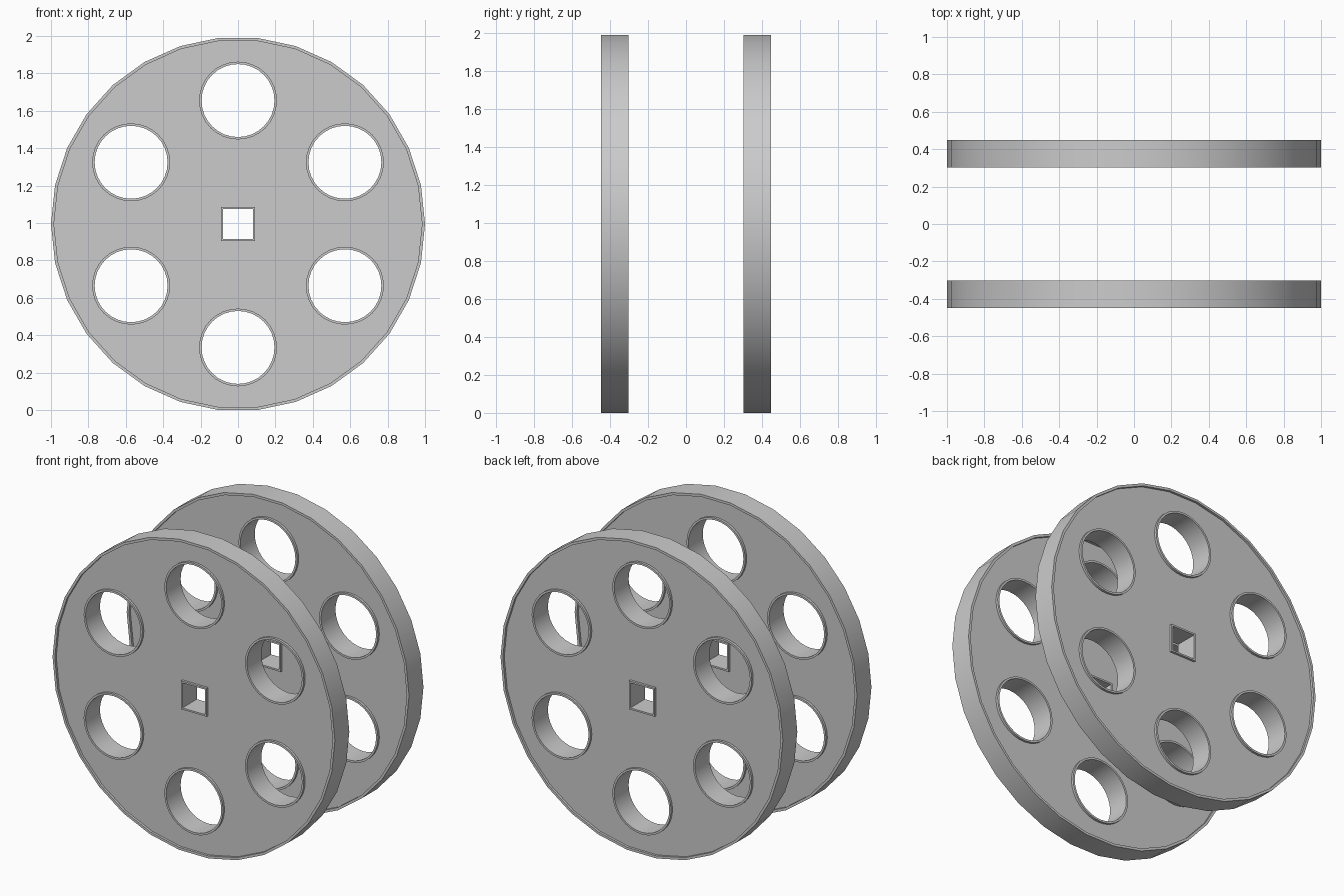
import bpy, bmesh
from math import sin, cos, pi, sqrt

if "Cube" in bpy.data.objects:
    bpy.data.objects.remove(bpy.data.objects["Cube"])

CZ = cos(pi / 15 / 2)          # centre height of a 30-sided disc resting on z = 0
Y_IN, Y_OUT = 0.302, 0.448     # inner and outer face of a disc
RECESS = 0.015                 # depth of the sunken faces between the lips

# contours: centre x, centre z, wall radius, lip radius, sides, start angle
contours = [(0, 0, 1.0, 0.984, 30, 0),
            (0, 0, 0.08 * sqrt(2), 0.091 * sqrt(2), 4, pi / 4)]
for i in range(6):
    a = pi / 2 + i * pi / 3
    contours.append((0.66 * cos(a), 0.66 * sin(a), 0.195, 0.208, 32, 0))


def ring(bm, cx, cz, r, n, start, y):
    return [bm.verts.new((cx + r * cos(start + 2 * pi * k / n), y,
                          cz + r * sin(start + 2 * pi * k / n))) for k in range(n)]


def bridge(bm, a, b):
    n = len(a)
    for k in range(n):
        bm.faces.new((a[k], a[(k + 1) % n], b[(k + 1) % n], b[k]))


def make_disc_mesh():
    bm = bmesh.new()
    mid = (Y_IN + Y_OUT) / 2
    half = (Y_OUT - Y_IN) / 2
    fills = {-1: [], 1: []}
    for cx, cz, wall_r, lip_r, n, start in contours:
        walls = []
        for s in (-1, 1):
            # wall edge, raised lip and step down to the sunken face
            wall = ring(bm, cx, cz, wall_r, n, start, s * half)
            lip = ring(bm, cx, cz, lip_r, n, start, s * half)
            low = ring(bm, cx, cz, lip_r, n, start, s * (half - RECESS))
            bridge(bm, wall, lip)
            bridge(bm, lip, low)
            walls.append(wall)
            fills[s] += [bm.edges.get((low[k], low[(k + 1) % n])) for k in range(n)]
        bridge(bm, *walls)
    # sunken faces with the openings left free
    for s in (-1, 1):
        bmesh.ops.triangle_fill(bm, edges=fills[s], use_beauty=True, normal=(0, s, 0))
    bmesh.ops.recalc_face_normals(bm, faces=bm.faces[:])
    me = bpy.data.meshes.new("wheel_disc")
    bm.to_mesh(me)
    bm.free()
    return me, mid


mesh, mid = make_disc_mesh()
for name, y in (("front_disc", -mid), ("back_disc", mid)):
    ob = bpy.data.objects.new(name, mesh)
    ob.location = (0, y, CZ)
    bpy.context.collection.objects.link(ob)

# smooth round walls, sharp lips
ob = bpy.data.objects["front_disc"]
bpy.context.view_layer.objects.active = ob
ob.select_set(True)
bpy.ops.object.shade_smooth_by_angle(angle=pi / 6)
